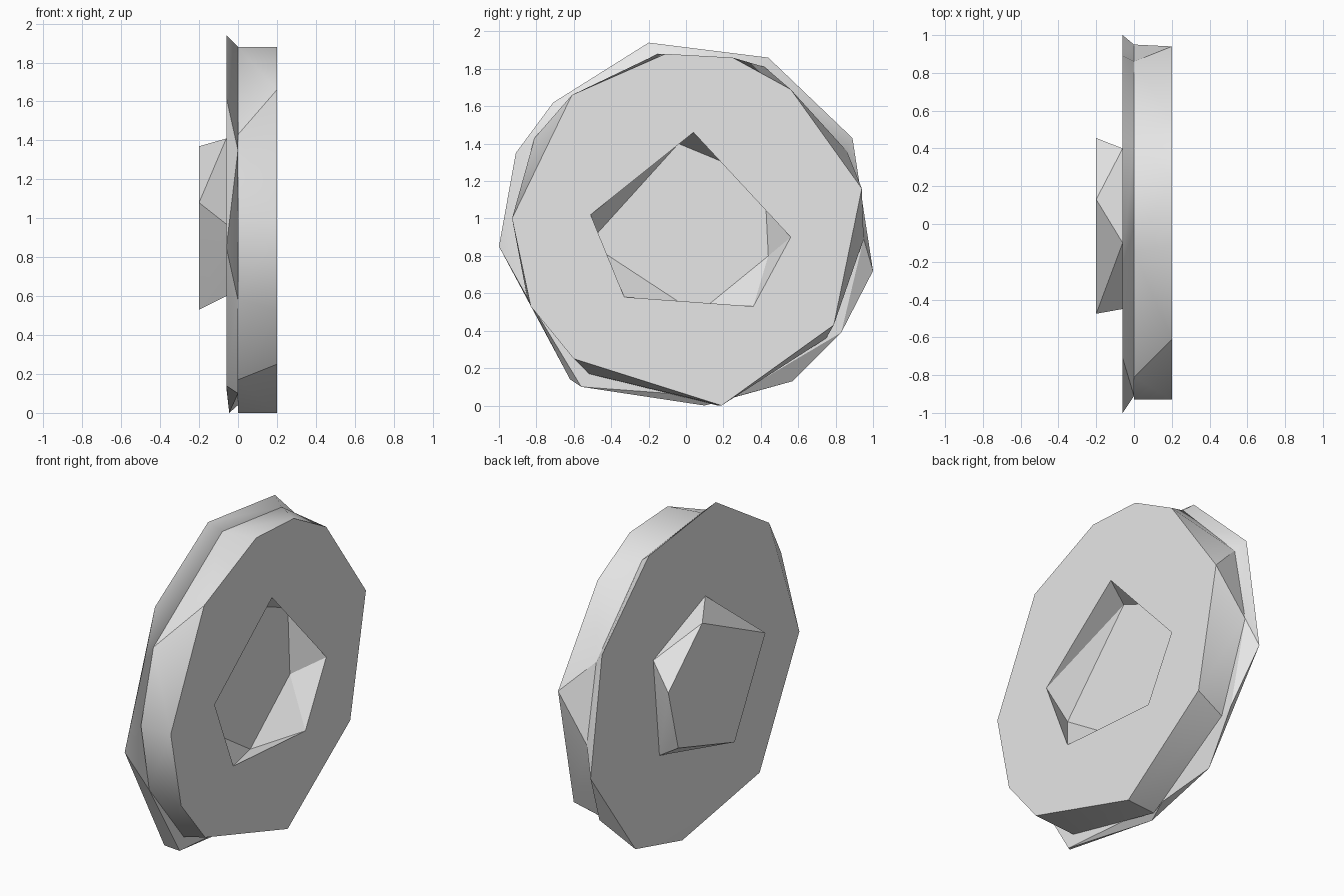
import bpy, bmesh, math

cube = bpy.data.objects.get("Cube")
if cube:
    bpy.data.objects.remove(cube, do_unlink=True)

grey = bpy.data.materials.new("light_grey")
grey.use_nodes = True
colour = (0.8, 0.8, 0.8, 1)
grey.diffuse_color = colour
grey.node_tree.nodes["Principled BSDF"].inputs["Base Color"].default_value = colour

OUTER_X = 0.2   # plane of the recessed side


def add_hull(bm, *rings):
    """Convex solid around rings, each given as (x, [(y, z), ...])."""
    verts = [bm.verts.new((x, y, z)) for x, ring in rings for y, z in ring]
    bmesh.ops.convex_hull(bm, input=verts)
    loose = [v for v in bm.verts if not v.link_faces]
    bmesh.ops.delete(bm, geom=loose, context='VERTS')


def finish(bm, name):
    bmesh.ops.dissolve_limit(bm, angle_limit=math.radians(0.5),
                             verts=bm.verts[:], edges=bm.edges[:])
    bmesh.ops.recalc_face_normals(bm, faces=bm.faces[:])
    mesh = bpy.data.meshes.new(name)
    bm.to_mesh(mesh)
    bm.free()
    obj = bpy.data.objects.new(name, mesh)
    bpy.context.collection.objects.link(obj)
    mesh.materials.append(grey)
    bpy.ops.object.select_all(action='DESELECT')
    obj.select_set(True)
    bpy.context.view_layer.objects.active = obj
    bpy.ops.object.shade_smooth_by_angle(angle=math.radians(30))
    return obj


# Flared back plate
bm = bmesh.new()
add_hull(bm,
         (-0.06, [(-.2, 1.94), (.44, 1.86), (.89, 1.43), (1, .72), (.57, .13),
                  (-.62, .14), (-1, .85), (-.71, 1.62)]),
         (-0.045, [(.1, 0)]),
         (0, [(-.15, 1.88), (.42, 1.81), (.86, 1.36), (.95, .89), (.83, .39),
              (.24, .04), (-.56, .1), (-.85, .58), (-.91, 1.35)]))
finish(bm, "back_plate")

# Main disc, open on its outer side
bm = bmesh.new()
add_hull(bm,
         (OUTER_X, [(.25, 1.86), (.56, 1.69), (.94, 1.16), (.79, .43), (.19, 0),
                    (-.6, .25), (-.83, .53), (-.93, 1), (-.61, 1.66), (-.11, 1.88)]),
         (0, [(-.15, 1.88), (.42, 1.81), (.86, 1.36), (.95, .89), (.75, .36),
              (.17, 0), (-.52, .17), (-.85, .58), (-.93, 1), (-.81, 1.43)]))

# Twisted five-sided recess
add_hull(bm,
         (OUTER_X, [(.04, 1.46), (-.51, 1.02), (-.33, .58), (.36, .53), (.56, .9)]),
         (0.04, [(-.04, 1.4), (.42, 1.21), (.44, .8), (.06, .49), (-.52, .87)]))

# Outer face joining the rim to the recess
caps = [f for f in bm.faces if all(abs(v.co.x - OUTER_X) < 1e-4 for v in f.verts)]
bmesh.ops.delete(bm, geom=caps, context='FACES')
border = [e for e in bm.edges if len(e.link_faces) == 1]
bmesh.ops.triangle_fill(bm, edges=border, use_beauty=True, normal=(1, 0, 0))
finish(bm, "main_disc")

# Raised hub
bm = bmesh.new()
add_hull(bm,
         (-0.2, [(.13, 1.37), (-.475, 1.08), (-.18, .53), (.36, .7), (.455, 1.07)]),
         (-0.06, [(-.1, 1.41), (.4, 1.21), (.34, .61), (-.24, .6), (-.45, .97)]))
finish(bm, "hub")
